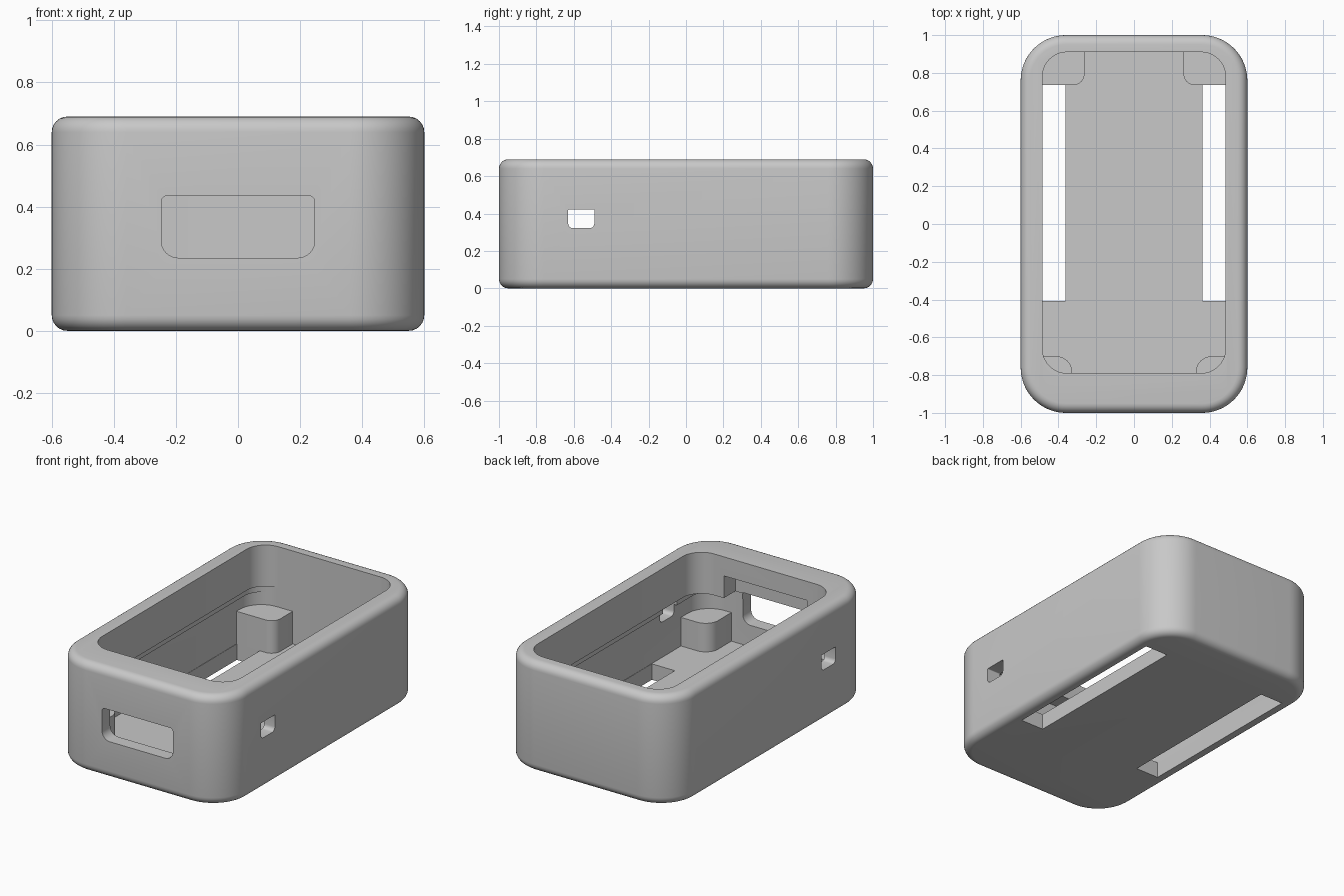
import bpy, bmesh, math
from mathutils import Matrix

old = bpy.data.objects.get("Cube")
if old:
    bpy.data.objects.remove(old, do_unlink=True)

grey = bpy.data.materials.new("plain grey")
grey.use_nodes = True
colour = (0.58, 0.58, 0.58, 1)
grey.diffuse_color = colour
grey.node_tree.nodes["Principled BSDF"].inputs["Base Color"].default_value = colour

# Maps the profile plane onto world axes for each extrusion direction
AXES = {
    "z": Matrix.Identity(3),
    "x": Matrix(((0, 0, 1), (1, 0, 0), (0, 1, 0))),
    "y": Matrix(((1, 0, 0), (0, 0, 1), (0, 1, 0))),
}


def prism(name, u, v, w, radii=(0, 0, 0, 0), axis="z", edge=0.0, steps=10):
    """Rounded rectangle u by v, extruded over w; radii run from low u, low v, anticlockwise."""
    bm = bmesh.new()
    ring = []
    corners = ((0, 0), (1, 0), (1, 1), (0, 1))
    for i, ((a, b), r) in enumerate(zip(corners, radii)):
        cu = u[a] + (r if a == 0 else -r)
        cv = v[b] + (r if b == 0 else -r)
        count = steps if r else 0
        for k in range(count + 1):
            t = math.pi + (i + k / max(count, 1)) * math.pi / 2
            ring.append((cu + r * math.cos(t), cv + r * math.sin(t)))
    face = bm.faces.new([bm.verts.new((p, q, w[0])) for p, q in ring])
    top = bmesh.ops.extrude_face_region(bm, geom=[face])["geom"]
    for vert in (g for g in top if isinstance(g, bmesh.types.BMVert)):
        vert.co.z = w[1]
    if edge:
        rims = [e for e in bm.edges if abs(e.verts[0].co.z - e.verts[1].co.z) < 1e-6]
        bmesh.ops.bevel(bm, geom=rims, offset=edge, segments=6, profile=0.5,
                        affect="EDGES", clamp_overlap=True)
    bm.transform(AXES[axis].to_4x4())
    bmesh.ops.recalc_face_normals(bm, faces=bm.faces)
    mesh = bpy.data.meshes.new(name)
    bm.to_mesh(mesh)
    bm.free()
    mesh.materials.append(grey)
    obj = bpy.data.objects.new(name, mesh)
    bpy.context.collection.objects.link(obj)
    return obj


def select(obj):
    bpy.ops.object.select_all(action="DESELECT")
    obj.select_set(True)
    bpy.context.view_layer.objects.active = obj


def cut(target, cutter):
    cutter.hide_render = True
    select(target)
    mod = target.modifiers.new("cut", "BOOLEAN")
    mod.operation, mod.solver, mod.object = "DIFFERENCE", "EXACT", cutter
    bpy.ops.object.modifier_apply(modifier=mod.name)
    bpy.data.objects.remove(cutter, do_unlink=True)


def post(name, side, u_in, v, height, inner_corner, r):
    """Corner post with one rounded inner corner; the opposite corner sits in the wall."""
    radii = [0, 0, 0, 0]
    radii[inner_corner] = r
    radii[(inner_corner + 2) % 4] = 0.1
    return prism(name, sorted((side * u_in, side * 0.53)), v, (0.09, height), radii)


# Outer case
case = prism("case", (-0.6, 0.6), (-1, 1), (0, 0.69), (0.24,) * 4, edge=0.05, steps=16)

# Wide lower cavity, stepped shoulder and the shorter top opening
inner = (0.13,) * 4
cut(case, prism("cavity", (-0.525, 0.525), (-0.918, 0.918), (0.1, 0.388), (0.15,) * 4))
cut(case, prism("shoulder", (-0.505, 0.505), (-0.914, 0.914), (0.37, 0.43), inner))
cut(case, prism("opening", (-0.485, 0.485), (-0.79, 0.91), (0.41, 0.8), inner))

# Front window with a notch under the rim behind it
cut(case, prism("window", (-0.247, 0.247), (0.235, 0.435), (-1.1, -0.85),
                (0.055, 0.055, 0.02, 0.02), "y"))
cut(case, prism("notch", (-0.29, 0.29), (0.4, 0.57), (-0.905, -0.7), axis="y"))

# Side ports and long floor slots
for side in (-1, 1):
    cut(case, prism("port", (-0.63, -0.49), (0.322, 0.422), sorted((side * 0.4, side * 0.7)),
                    (0.025, 0.025, 0.005, 0.005), "x", steps=5))
    cut(case, prism("floor_slot", sorted((side * 0.363, side * 0.523)),
                    (-0.407, 0.735), (-0.1, 0.15)))

# Corner support posts
posts = []
for side, label in ((-1, "right"), (1, "left")):
    back_corner, front_corner = (0, 3) if side > 0 else (1, 2)
    posts.append(post("back_post_" + label, side, 0.262, (0.735, 0.924), 0.305,
                      back_corner, 0.06))
    posts.append(post("front_post_" + label, side, 0.327, (-0.924, -0.7), 0.28,
                      front_corner, 0.085))

for obj in [case] + posts:
    select(obj)
    bpy.ops.object.shade_smooth_by_angle(angle=math.radians(30))
